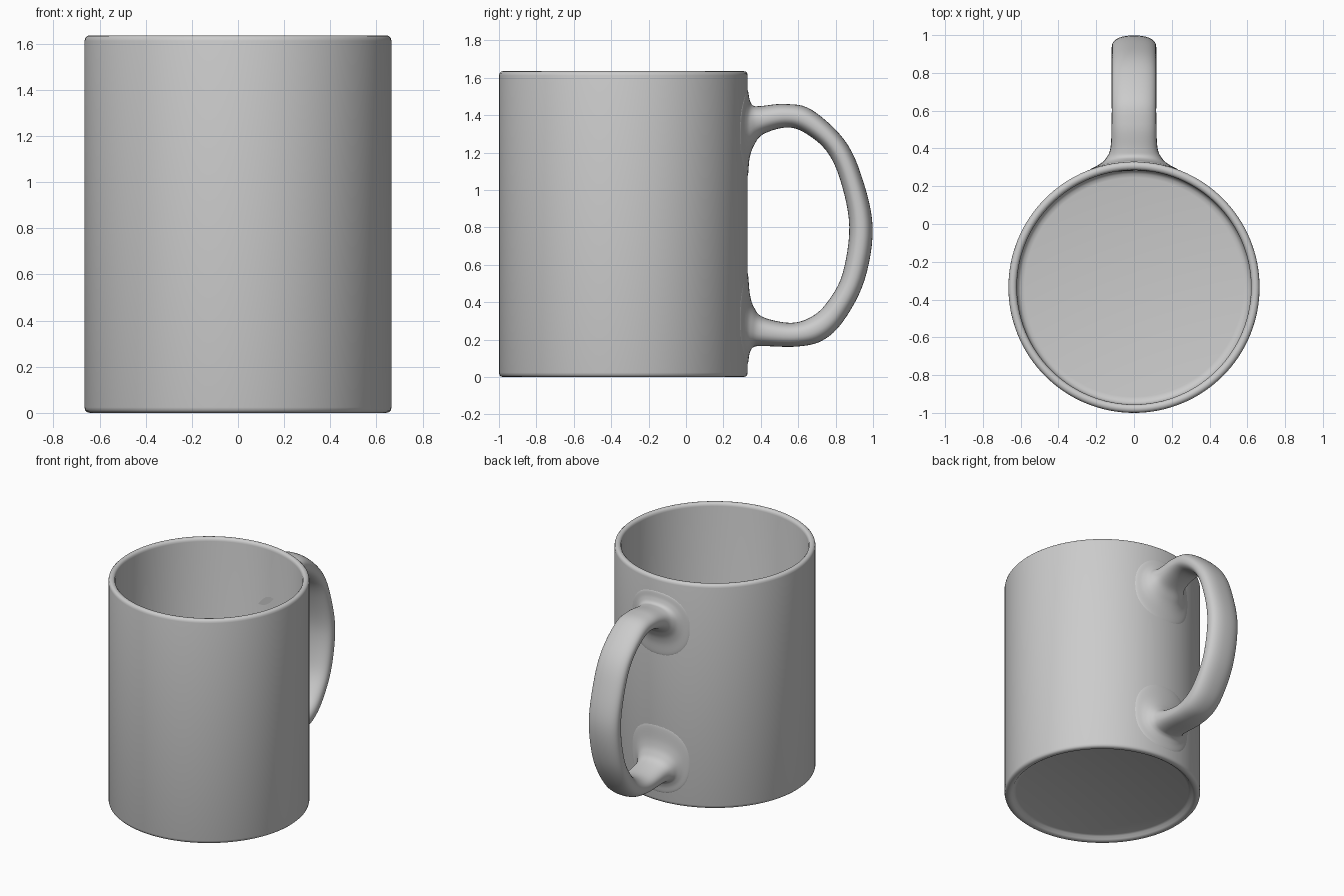
import bpy, bmesh, math
from mathutils import Vector

R = 0.665      # outer radius of the body
CY = -0.335    # y of the body axis


def finish(bm, name, angle):
    bmesh.ops.remove_doubles(bm, verts=bm.verts, dist=1e-5)
    bmesh.ops.recalc_face_normals(bm, faces=bm.faces)
    me = bpy.data.meshes.new(name)
    bm.to_mesh(me)
    bm.free()
    ob = bpy.data.objects.new(name, me)
    bpy.context.collection.objects.link(ob)
    bpy.ops.object.select_all(action='DESELECT')
    ob.select_set(True)
    bpy.context.view_layer.objects.active = ob
    bpy.ops.object.shade_smooth_by_angle(angle=math.radians(angle))
    return ob


# Body: one lathe profile from the recessed base, up the wall, to the inner floor
profile = [(0, 0.03), (0.585, 0.03), (0.602, 0.024), (0.615, 0.008), (0.628, 0.001),
           (0.64, 0), (0.654, 0.003), (0.662, 0.011), (R, 0.024),
           (R, 1.612), (0.662, 1.625), (0.654, 1.633), (0.643, 1.636),
           (0.631, 1.633), (0.623, 1.625), (0.62, 1.612),
           (0.62, 0.10), (0.614, 0.08), (0.60, 0.068), (0.58, 0.064), (0, 0.064)]
bm = bmesh.new()
verts = [bm.verts.new((r, CY, z)) for r, z in profile]
edges = [bm.edges.new(pair) for pair in zip(verts, verts[1:])]
bmesh.ops.spin(bm, geom=verts + edges, cent=(0, CY, 0), axis=(0, 0, 1),
               angle=2 * math.pi, steps=128)
finish(bm, "mug_body", 50)

# Handle stations: outer y, z, inner y, z, half width, wrap onto the round wall
stations = [
    (0.315, 1.54, 0.315, 1.06, 0.24, 1),
    (0.331, 1.53, 0.331, 1.08, 0.23, 1),
    (0.340, 1.485, 0.340, 1.17, 0.185, 1),
    (0.358, 1.452, 0.362, 1.235, 0.150, 0.9),
    (0.400, 1.449, 0.410, 1.297, 0.124, 0.3),
    (0.530, 1.460, 0.530, 1.334, 0.118, 0),
    (0.670, 1.430, 0.630, 1.309, 0.118, 0),
    (0.845, 1.270, 0.750, 1.210, 0.118, 0),
    (0.940, 1.070, 0.826, 1.050, 0.118, 0),
    (0.998, 0.800, 0.873, 0.805, 0.118, 0),
    (0.955, 0.520, 0.836, 0.550, 0.118, 0),
    (0.845, 0.305, 0.755, 0.400, 0.118, 0),
    (0.730, 0.196, 0.670, 0.322, 0.118, 0),
    (0.590, 0.163, 0.560, 0.290, 0.118, 0),
    (0.405, 0.166, 0.415, 0.319, 0.124, 0.3),
    (0.358, 0.158, 0.365, 0.370, 0.150, 0.9),
    (0.340, 0.125, 0.342, 0.440, 0.185, 1),
    (0.331, 0.075, 0.331, 0.550, 0.23, 1),
    (0.315, 0.06, 0.315, 0.57, 0.24, 1)]
stations = [Vector(s) for s in stations]


def catmull(a, b, c, d, t):
    return 0.5 * (2 * b + (c - a) * t + (2 * a - 5 * b + 4 * c - d) * t * t
                  + (3 * b - a - 3 * c + d) * t ** 3)


samples = []
n = len(stations)
for i in range(n - 1):
    quad = [stations[max(0, min(n - 1, i + k))] for k in (-1, 0, 1, 2)]
    samples += [catmull(*quad, t / 6) for t in range(6)]
samples.append(stations[-1])

SIDES = 40
bm = bmesh.new()
rings = []
for oy, oz, iy, iz, half, wrap in samples:
    ring = []
    for k in range(SIDES):
        a = 2 * math.pi * k / SIDES
        c, s = math.cos(a), math.sin(a)
        # slightly squared oval section
        x = half * math.copysign(abs(s) ** 0.85, s)
        f = 0.5 + 0.5 * math.copysign(abs(c) ** 0.85, c)
        drop = R - math.sqrt(R * R - x * x)
        ring.append(bm.verts.new((x, iy + (oy - iy) * f - wrap * drop, iz + (oz - iz) * f)))
    rings.append(ring)
for r0, r1 in zip(rings, rings[1:]):
    for k in range(SIDES):
        j = (k + 1) % SIDES
        bm.faces.new((r0[k], r0[j], r1[j], r1[k]))
bm.faces.new(rings[0])
bm.faces.new(rings[-1])
finish(bm, "mug_handle", 60)
